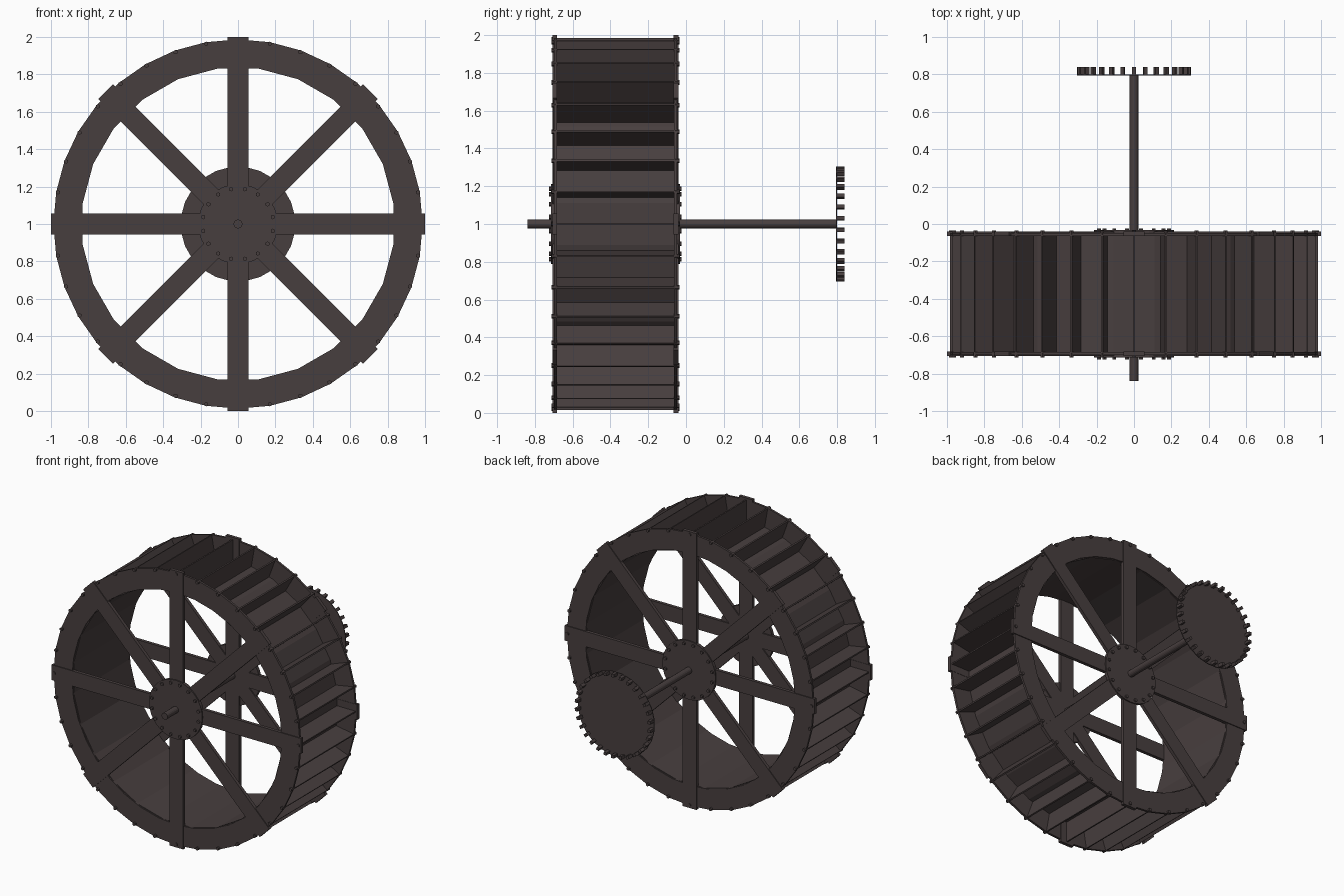
import bpy, bmesh, math
from mathutils import Matrix, Vector

if "Cube" in bpy.data.objects:
    bpy.data.objects.remove(bpy.data.objects["Cube"])

CZ = 1.0                      # wheel axle height
FRONT, BACK = -0.70, -0.047   # outer faces of the two side rims

mat = bpy.data.materials.new("dark_brown_wood")
mat.diffuse_color = (0.064, 0.049, 0.049, 1)
mat.use_nodes = True
mat.node_tree.nodes["Principled BSDF"].inputs["Base Color"].default_value = mat.diffuse_color


def finish(name, bm):
    bmesh.ops.recalc_face_normals(bm, faces=bm.faces)
    me = bpy.data.meshes.new(name)
    bm.to_mesh(me)
    bm.free()
    me.materials.append(mat)
    ob = bpy.data.objects.new(name, me)
    bpy.context.collection.objects.link(ob)
    return ob


def polar(r, a, y):
    # angle measured from straight up, around the axle
    return Vector((r * math.sin(a), y, CZ + r * math.cos(a)))


def add_prism(bm, r, y0, y1, sides, centre=(0, CZ), phase=0.0):
    # solid prism along y
    rings = []
    for y in (y0, y1):
        rings.append([bm.verts.new((centre[0] + r * math.sin(phase + math.tau * i / sides), y,
                                    centre[1] + r * math.cos(phase + math.tau * i / sides)))
                      for i in range(sides)])
    a, b = rings
    bm.faces.new(a)
    bm.faces.new(b)
    for i in range(sides):
        j = (i + 1) % sides
        bm.faces.new((a[i], a[j], b[j], b[i]))


def add_ring(bm, r_in, r_out, y0, y1, sides, phase=0.0):
    # annular band along y
    loops = [[bm.verts.new(polar(r, phase + math.tau * i / sides, y)) for i in range(sides)]
             for r, y in ((r_in, y0), (r_out, y0), (r_out, y1), (r_in, y1))]
    for k in range(4):
        a, b = loops[k], loops[(k + 1) % 4]
        for i in range(sides):
            j = (i + 1) % sides
            bm.faces.new((a[i], a[j], b[j], b[i]))


def add_box(bm, r0, r1, width, y0, y1, ang):
    # box reaching radially from r0 to r1 at an angle around the axle
    m = (Matrix.Translation((0, (y0 + y1) / 2, CZ)) @ Matrix.Rotation(ang, 4, 'Y')
         @ Matrix.Translation((0, 0, (r0 + r1) / 2))
         @ Matrix.Diagonal((width, y1 - y0, r1 - r0, 1)))
    bmesh.ops.create_cube(bm, size=1, matrix=m)


def add_bolts(bm, count, r, y0, y1, size, phase=0.0):
    for i in range(count):
        p = polar(r, phase + math.tau * i / count, 0)
        add_prism(bm, size, y0, y1, 6, (p.x, p.z))


# both sides: rim, spokes, hub plate and bolts (s points outward)
for side, y, s in (("front", FRONT, -1), ("back", BACK, 1)):
    bm = bmesh.new()
    add_ring(bm, 0.84, 0.987, y, y - s * 0.016, 36)
    finish(side + "_rim", bm)

    bm = bmesh.new()
    for k in range(4):
        y0, y1 = sorted((y + s * 0.006, y - s * 0.018))
        add_box(bm, -1.0, 1.0, 0.11, y0, y1, k * math.pi / 4)
    finish(side + "_spokes", bm)

    bm = bmesh.new()
    add_prism(bm, 0.213, y - s * 0.01, y + s * 0.014, 32)
    finish(side + "_hub_plate", bm)

    bm = bmesh.new()
    add_bolts(bm, 16, 0.19, y, y + s * 0.024, 0.012, math.pi / 16)
    finish(side + "_hub_bolts", bm)

    bm = bmesh.new()
    add_bolts(bm, 36, 0.978, y - s * 0.01, y + s * 0.013, 0.012)
    finish(side + "_rim_bolts", bm)

# bucket floor between the rims
bm = bmesh.new()
add_ring(bm, 0.838, 0.846, FRONT + 0.008, BACK - 0.008, 24, math.pi / 24)
finish("drum", bm)

# radial paddles
bm = bmesh.new()
for i in range(36):
    add_box(bm, 0.835, 0.985, 0.01, FRONT + 0.008, BACK - 0.008, math.tau * i / 36)
finish("paddles", bm)

# axle
bm = bmesh.new()
add_prism(bm, 0.024, -0.84, 0.80, 16)
finish("axle", bm)

# peg gear on the back end
bm = bmesh.new()
add_prism(bm, 0.307, 0.794, 0.80, 24, phase=math.pi / 24)
finish("gear_disc", bm)
bm = bmesh.new()
for i in range(30):
    add_box(bm, 0.282, 0.304, 0.021, 0.798, 0.84, math.tau * i / 30)
finish("gear_pegs", bm)
